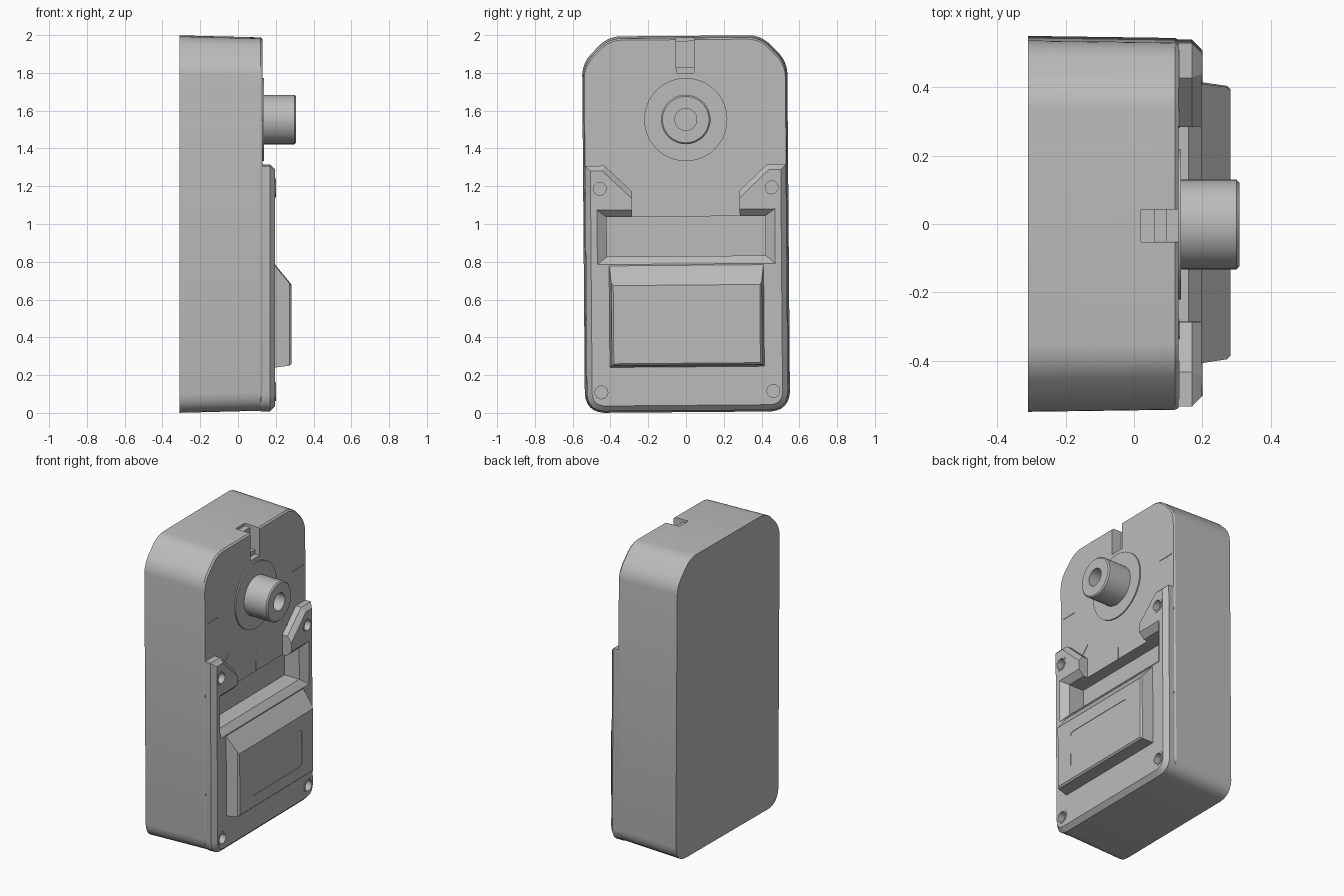
import bpy, bmesh
from math import sin, cos, pi, radians
from mathutils import Matrix, Vector

if "Cube" in bpy.data.objects:
    bpy.data.objects.remove(bpy.data.objects["Cube"])

GREY = (0.5, 0.5, 0.5, 1)
grey = bpy.data.materials.new("plain grey")
grey.use_nodes = True
grey.diffuse_color = GREY
grey.node_tree.nodes["Principled BSDF"].inputs["Base Color"].default_value = GREY

# the whole body leans very slightly about its centre
LEAN = (Matrix.Translation((0, 0, 1)) @ Matrix.Rotation(0.008, 4, "X")
        @ Matrix.Translation((0, 0, -1)))
parts = []


def rect(y0, y1, z0, z1):
    return [(y0, z0), (y1, z0), (y1, z1), (y0, z1)]


def circle(y, z, r, n=48):
    return [(y + r * cos(2 * pi * i / n), z + r * sin(2 * pi * i / n)) for i in range(n)]


def mirrored(half):
    """Right-hand half outline, bottom to top, completed on the other side."""
    return half + [(-y, z) for y, z in reversed(half)]


def rounded(points, radii, steps=6):
    """Round the corners of an outline with quadratic curves."""
    out = []
    for i, p in enumerate(points):
        p, a, b = Vector(p), Vector(points[i - 1]), Vector(points[(i + 1) % len(points)])
        r = radii[i]
        if r == 0:
            out.append(tuple(p))
            continue
        a, b = p + (a - p).normalized() * r, p + (b - p).normalized() * r
        for k in range(steps + 1):
            t = k / steps
            out.append(tuple(a * (1 - t) ** 2 + p * (2 * t * (1 - t)) * 0.85
                             + (a + b) * (t * (1 - t)) * 0.15 + b * t ** 2))
    return out


def scaled(points, s, cz=1.0):
    return [(y * s, cz + (z - cz) * s) for y, z in points]


def loft(name, layers, part=True):
    """Closed solid through equal-sized outlines, each at its own depth x."""
    bm = bmesh.new()
    loops = [[bm.verts.new((x, y, z)) for y, z in pts] for x, pts in layers]
    for lo, hi in zip(loops, loops[1:]):
        for i in range(len(lo)):
            bm.faces.new((lo[i - 1], lo[i], hi[i], hi[i - 1]))
    bm.faces.new(loops[0])
    bm.faces.new(loops[-1])
    bmesh.ops.recalc_face_normals(bm, faces=bm.faces[:])
    mesh = bpy.data.meshes.new(name)
    bm.to_mesh(mesh)
    bm.free()
    mesh.materials.append(grey)
    obj = bpy.data.objects.new(name, mesh)
    bpy.context.collection.objects.link(obj)
    if part:
        parts.append(obj)
    return obj


def prism(name, pts, x0, x1, part=True):
    return loft(name, [(x0, pts), (x1, pts)], part)


def cut(obj, *layers):
    """Subtract a lofted solid from a part."""
    cutter = loft("cutter", layers, part=False)
    cutter.hide_render = True
    mod = obj.modifiers.new("cut", "BOOLEAN")
    mod.object, mod.operation, mod.solver = cutter, "DIFFERENCE", "EXACT"
    bpy.context.view_layer.objects.active = obj
    bpy.ops.object.modifier_apply(modifier=mod.name)
    bpy.data.objects.remove(cutter)


FACE, PLATE = 0.13, 0.197

# main housing: rounded bottom corners, cropped top corners, slight draft
shell = rounded(mirrored([(0.543, 0.004), (0.543, 1.855), (0.405, 1.996)]),
                [0.1, 0.06, 0.06, 0.06, 0.06, 0.1])
housing = loft("housing", [(-0.31, shell), (FACE - 0.01, scaled(shell, 0.989)),
                           (FACE, scaled(shell, 0.98))])

# stepped slot in the top edge
for x, z in ((0.02, 1.97), (0.06, 1.83), (0.095, 1.80)):
    slot = rect(-0.045, 0.05, z, 2.1)
    cut(housing, (x, slot), (0.2, slot))

# lower cover with two screw lugs
cover_outline = rounded(
    mirrored([(0.532, 0.012), (0.532, 1.312), (0.43, 1.312), (0.285, 1.175), (0.285, 0.95)]),
    [0.09, 0, 0, 0, 0, 0, 0, 0, 0, 0.09])
cover = prism("lower_cover", cover_outline, FACE - 0.01, PLATE)
bm = bmesh.new()
bm.from_mesh(cover.data)
rim = []
for e in bm.edges:
    a, b = (v.co for v in e.verts)
    inner = abs(a.y) < 0.3 and abs(b.y) < 0.3 and min(a.z, b.z) > 0.5
    if min(a.x, b.x) > PLATE - 0.001 and not inner:
        rim.append(e)
bmesh.ops.bevel(bm, geom=rim, offset=0.028, segments=1, affect="EDGES")
bm.to_mesh(cover.data)
bm.free()

# pocket below the lugs, with flared rim
floor = rect(-0.42, 0.42, 0.83, 1.04)
flare = rect(-0.475, 0.475, 0.785, 1.08)
for obj in (housing, cover):
    cut(obj, (0.05, floor), (0.3, floor))
cut(cover, (0.16, floor), (PLATE + 0.003, flare))

# raised box with sloped top and a shallow label panel
box = loft("raised_box", [(0.19, rect(-0.41, 0.41, 0.243, 0.79)),
                          (0.272, rect(-0.398, 0.398, 0.253, 0.69)),
                          (0.282, rect(-0.388, 0.388, 0.263, 0.677))])
panel = rounded(rect(-0.27, 0.27, 0.34, 0.59), [0.03] * 4)
cut(box, (0.279, panel), (0.3, panel))

# screw bosses with counterbored holes
for side, label in ((-1, "right"), (1, "left")):
    for z, level in ((0.112, "lower"), (1.19, "upper")):
        y = side * 0.455
        hole = circle(y, z, 0.034, 24)
        cut(cover, (0.14, hole), (0.3, hole))
        boss = prism(f"{level}_{label}_screw_boss", circle(y, z, 0.046, 24), 0.15, PLATE + 0.003)
        cut(boss, (0.1, hole), (0.3, hole))

# shaft collar and hollow shaft
KNOB = (0.003, 1.553)
prism("shaft_collar", circle(*KNOB, 0.22, 64), FACE - 0.01, FACE + 0.008)
shaft = loft("shaft", [(FACE - 0.01, circle(*KNOB, 0.131)), (0.3, circle(*KNOB, 0.131)),
                       (0.308, circle(*KNOB, 0.123))])
bore = circle(*KNOB, 0.058, 32)
cut(shaft, (0.15, bore), (0.4, bore))

# thin dial marks around the shaft
for i in range(5):
    tick = prism("dial_mark", rect(0.4, 0.51, -0.004, 0.004), FACE - 0.004, FACE + 0.003)
    tick.data.transform(Matrix.Translation((0, *KNOB))
                        @ Matrix.Rotation(pi + i * pi / 4, 4, "X"))

# finish: lean and shading
for obj in parts:
    obj.data.transform(LEAN)
    bpy.ops.object.select_all(action="DESELECT")
    obj.select_set(True)
    bpy.context.view_layer.objects.active = obj
    bpy.ops.object.shade_smooth_by_angle(angle=radians(25))
